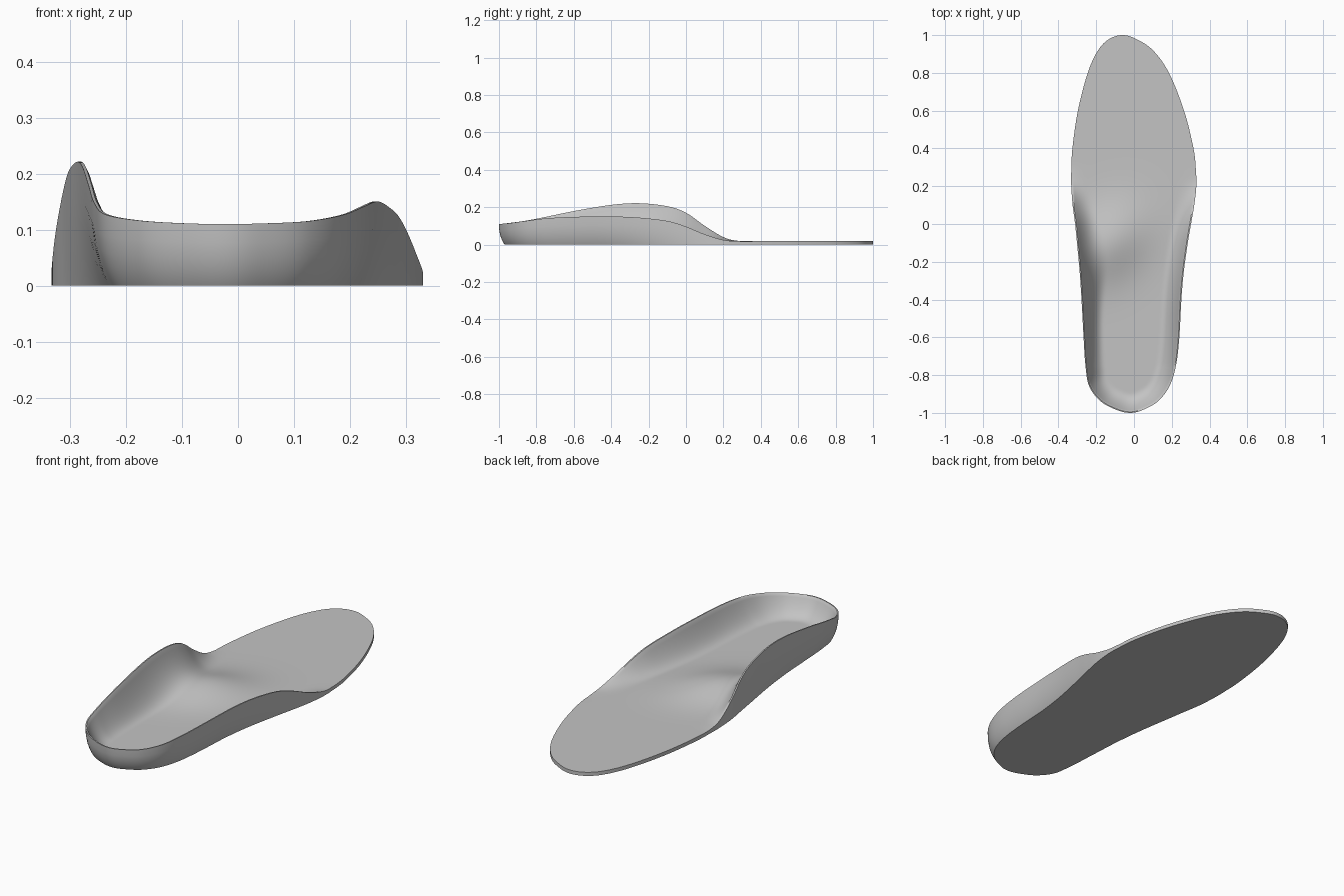
import bpy
import bmesh
import math
from mathutils import Vector

if "Cube" in bpy.data.objects:
    bpy.data.objects.remove(bpy.data.objects["Cube"])

THICK = 0.018     # thickness of the flat forefoot
SPINE_X = -0.01   # lengthwise centre line

# Rim stations from toe to heel: y, inner x, inner height, outer x, outer height
STATIONS = [
    (.98, -.13, THICK, .01, THICK),
    (.92, -.19, THICK, .1, THICK),
    (.8, -.245, THICK, .185, THICK),
    (.6, -.297, THICK, .265, THICK),
    (.4, -.326, THICK, .315, THICK),
    (.28, -.332, .02, .328, THICK),
    (.2, -.332, .04, .33, .025),
    (.1, -.325, .1, .319, .055),
    (0, -.312, .17, .302, .096),
    (-.1, -.302, .205, .285, .126),
    (-.25, -.288, .221, .264, .144),
    (-.4, -.278, .212, .251, .15),
    (-.6, -.267, .179, .24, .148),
    (-.75, -.257, .148, .222, .14),
    (-.86, -.237, .127, .187, .126),
    (-.94, -.175, .116, .125, .115),
    (-.985, -.09, .111, .045, .111),
]


def catmull(a, b, c, d, t):
    """Smooth curve from b to c."""
    return (2 * b + (c - a) * t + (2 * a - 5 * b + 4 * c - d) * t ** 2
            + (3 * b - a - 3 * c + d) * t ** 3) / 2


def smooth(lo, hi, v):
    t = min(max((v - lo) / (hi - lo), 0), 1)
    return t * t * (3 - 2 * t)


def rim_loop(steps=8):
    """Closed rim: toe, outer side, heel, inner side."""
    outer = [Vector((xr, y, zr)) for y, xl, zl, xr, zr in STATIONS]
    inner = [Vector((xl, y, zl)) for y, xl, zl, xr, zr in STATIONS]
    toe, heel = Vector((-.06, 1, THICK)), Vector((-.02, -1, .11))
    ctrl = [toe] + outer + [heel] + inner[::-1]
    n = len(ctrl)
    return [catmull(ctrl[i - 1], ctrl[i], ctrl[(i + 1) % n], ctrl[(i + 2) % n], s / steps)
            for i in range(n) for s in range(steps)]


def spine(p):
    return Vector((SPINE_X, min(max(p.y, -.75), .7), 0))


def footbed_height(x, y):
    """Flat bed with a diagonal arch support swelling out of the inner side."""
    dx, dy = x + .13, y + .1
    along, across = (dx + dy) * .707, (dy - dx) * .707
    swell = math.exp(-(along / .22) ** 2 - (across / .17) ** 2)
    return THICK + .055 * swell


def wall_loop(rim, f):
    """Outer wall at fraction f of its height, tucked under around the heel."""
    loop = []
    for p in rim:
        inward = spine(p) - p
        inward.z = 0
        tuck = .03 * (1 - smooth(-.5, .15, p.y)) * (1 - f) ** 2.5
        q = p + inward.normalized() * tuck
        q.z = p.z * f
        loop.append(q)
    return loop


def bed_loop(rim, f):
    """Top surface at fraction f of the way from the rim to the spine."""
    loop = []
    for p in rim:
        flat = Vector((p.x, p.y, 0))
        q = flat.lerp(spine(p), f)
        dist = (q - flat).length
        arch = math.exp(-((p.y + .15) / .25) ** 2) if p.x < 0 else 0
        lip = .008
        reach = .1 + .05 * arch
        t = min(max((dist - lip) / reach, 0), 1)
        blend = (1 - t) ** 2.2
        bed = footbed_height(q.x, q.y)
        q.z = bed + (p.z - bed) * blend
        loop.append(q)
    return loop


# Insole shell: wall loops from the ground up, then bed loops to the spine
rim = rim_loop()
loops = [wall_loop(rim, f) for f in (0, .04, .12, .25, .45, .7, 1)]
RINGS = 30
loops += [bed_loop(rim, (k / RINGS) ** 1.4) for k in range(2, RINGS + 1)]

bm = bmesh.new()
rows = [[bm.verts.new(p) for p in loop] for loop in loops]
count = len(rim)
for low, high in zip(rows, rows[1:]):
    for i in range(count):
        j = (i + 1) % count
        bm.faces.new((low[i], low[j], high[j], high[i]))
bm.faces.new(rows[0][::-1])   # flat underside
bmesh.ops.remove_doubles(bm, verts=bm.verts, dist=.0005)
bmesh.ops.recalc_face_normals(bm, faces=bm.faces)

mesh = bpy.data.meshes.new("insole")
bm.to_mesh(mesh)
bm.free()
insole = bpy.data.objects.new("insole", mesh)
bpy.context.collection.objects.link(insole)

# Single grey material
grey = bpy.data.materials.new("light grey")
grey.use_nodes = True
colour = (.55, .55, .55, 1)
grey.diffuse_color = colour
grey.node_tree.nodes["Principled BSDF"].inputs["Base Color"].default_value = colour
mesh.materials.append(grey)

# Smooth surfaces with crisp rim and sole edges
bpy.context.view_layer.objects.active = insole
insole.select_set(True)
bpy.ops.object.shade_smooth_by_angle(angle=math.radians(40))
